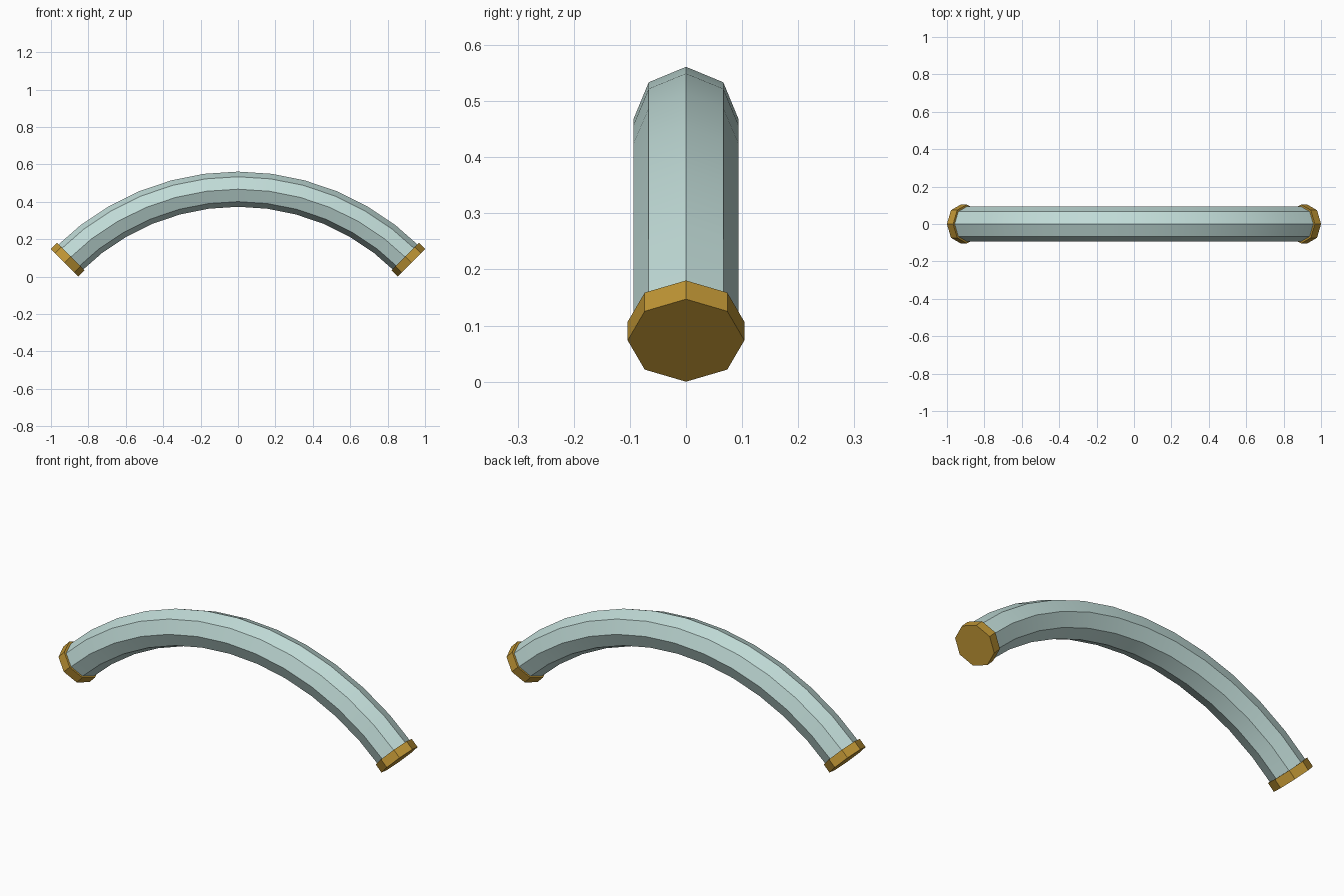
import bpy, bmesh, math
from mathutils import Vector

if "Cube" in bpy.data.objects:
    bpy.data.objects.remove(bpy.data.objects["Cube"])

R, TUBE_R = 1.287, 0.094          # arc radius and tube radius
CAP_R, CAP_T = 0.104, 0.047       # end cap radius and thickness
SIDES, STEPS = 8, 12
END = math.radians(45)
CENTRE_Z = (CAP_R + CAP_T / 2) * math.sin(END) - R * math.cos(END)


def material(name, rgb):
    m = bpy.data.materials.new(name)
    m.diffuse_color = (*rgb, 1)
    m.use_nodes = True
    m.node_tree.nodes["Principled BSDF"].inputs["Base Color"].default_value = m.diffuse_color
    return m


def ring(bm, angle, radius, shift=0.0):
    """Octagon across the arc at an angle from the top, shifted along the tangent."""
    out = Vector((math.sin(angle), 0, math.cos(angle)))
    tangent = Vector((math.cos(angle), 0, -math.sin(angle)))
    centre = Vector((0, 0, CENTRE_Z)) + out * R + tangent * shift
    verts = []
    for i in range(SIDES):
        a = 2 * math.pi * i / SIDES
        verts.append(bm.verts.new(centre + (out * math.cos(a) + Vector((0, math.sin(a), 0))) * radius))
    return verts


def loft(name, mat, ring_args):
    bm = bmesh.new()
    rings = [ring(bm, *args) for args in ring_args]
    for a, b in zip(rings, rings[1:]):
        for i in range(SIDES):
            j = (i + 1) % SIDES
            bm.faces.new((a[i], a[j], b[j], b[i]))
    bm.faces.new(rings[0])
    bm.faces.new(rings[-1])
    bmesh.ops.recalc_face_normals(bm, faces=bm.faces)
    me = bpy.data.meshes.new(name)
    bm.to_mesh(me)
    bm.free()
    me.materials.append(mat)
    ob = bpy.data.objects.new(name, me)
    bpy.context.collection.objects.link(ob)
    bpy.ops.object.select_all(action='DESELECT')
    ob.select_set(True)
    bpy.context.view_layer.objects.active = ob
    bpy.ops.object.shade_smooth_by_angle(angle=math.radians(30))
    return ob


pale = material("pale_teal", (0.53, 0.71, 0.68))
gold = material("gold", (0.52, 0.30, 0.035))

# Curved handle tube
loft("curved_tube", pale, [(-END + 2 * END * k / STEPS, TUBE_R) for k in range(STEPS + 1)])

# End caps, one at each end of the arc
for side, label in ((-1, "left"), (1, "right")):
    loft(label + "_end_cap", gold,
         [(side * END, CAP_R, -CAP_T / 2), (side * END, CAP_R, CAP_T / 2)])
